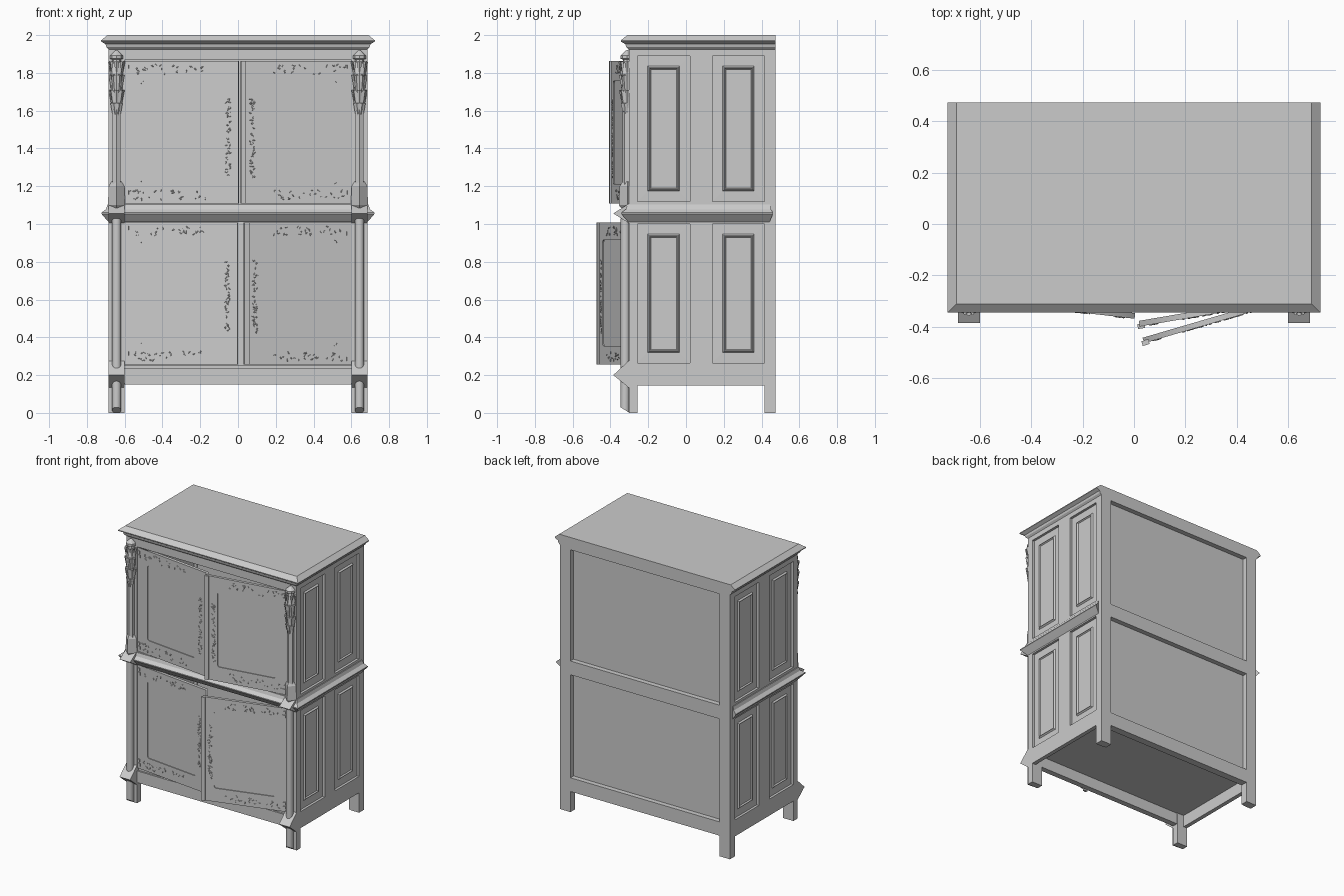
import bpy, bmesh, math, random
from mathutils import Matrix

if "Cube" in bpy.data.objects:
    bpy.data.objects.remove(bpy.data.objects["Cube"])
random.seed(4)

def finish(name, bm, smooth=False):
    bmesh.ops.remove_doubles(bm, verts=bm.verts, dist=1e-5)
    bmesh.ops.recalc_face_normals(bm, faces=bm.faces)
    me = bpy.data.meshes.new(name)
    bm.to_mesh(me)
    bm.free()
    ob = bpy.data.objects.new(name, me)
    bpy.context.collection.objects.link(ob)
    if smooth:
        bpy.ops.object.select_all(action='DESELECT')
        ob.select_set(True)
        bpy.context.view_layer.objects.active = ob
        bpy.ops.object.shade_smooth_by_angle(angle=math.radians(35))
    return ob

def add_box(bm, x, y, z):
    m = Matrix.Translation((sum(x) / 2, sum(y) / 2, sum(z) / 2)) @ Matrix.Diagonal(
        (abs(x[1] - x[0]), abs(y[1] - y[0]), abs(z[1] - z[0]), 1))
    bmesh.ops.create_cube(bm, size=1, matrix=m)

def box(name, x, y, z):
    bm = bmesh.new()
    add_box(bm, x, y, z)
    return finish(name, bm)

def skin(name, rings, smooth=False):
    """Join rings of points with quads and cap the two ends."""
    bm = bmesh.new()
    vs = [[bm.verts.new(p) for p in r] for r in rings]
    n = len(vs[0])
    for a, b in zip(vs, vs[1:]):
        for i in range(n):
            j = (i + 1) % n
            bm.faces.new((a[i], a[j], b[j], b[i]))
    bm.faces.new(vs[0])
    bm.faces.new(vs[-1])
    return finish(name, bm, smooth)

def lathe(name, cx, cy, prof, n, smooth=False):
    return skin(name, [[(cx + r * math.sin(2 * math.pi * i / n), cy - r * math.cos(2 * math.pi * i / n), z)
                        for i in range(n)] for r, z in prof], smooth)

def moulding(name, prof, back, taper=0):
    """Profile of (overhang, z) swept round left side, front and right side."""
    return skin(name, [[(sx * (0.685 + d), back - taper * (.04 - d) if end else -0.305 - d, z) for d, z in prof]
                       for sx, end in ((-1, 1), (-1, 0), (1, 0), (1, 1))])

# mouldings and horizontal boards
moulding("cornice", [(-.03, 1.925), (0, 1.925), (.012, 1.937), (.016, 1.952), (.04, 1.966),
                     (.04, 1.972), (.006, 2.0), (-.03, 2.0)], 0.473)
moulding("waist_moulding", [(-.02, 1.01), (0, 1.01), (.014, 1.026), (.038, 1.054), (.038, 1.06),
                            (.014, 1.078), (.006, 1.102), (-.02, 1.102)], 0.462, .5)
box("top_board", (-.66, .66), (-.28, .473), (1.93, 2.0))
box("middle_board", (-.66, .66), (-.28, .43), (1.03, 1.09))
box("bottom_board", (-.66, .66), (-.28, .43), (.232, .25))
box("front_base_rail", (-.6, .6), (-.303, -.262), (.15, .235))
box("front_sill", (-.6, .6), (-.29, -.26), (.235, .252))
box("front_waist_rail", (-.6, .6), (-.305, -.27), (1.012, 1.104))
box("front_frieze", (-.6, .6), (-.305, -.27), (1.868, 1.95))

# back frame and panels
for n, z in (("base", (.15, .25)), ("waist", (1.0, 1.1)), ("top", (1.91, 1.99))):
    box("back_rail_" + n, (-.6, .6), (.42, .473), z)
box("back_panel_lower", (-.61, .61), (.42, .437), (.24, 1.01))
box("back_panel_upper", (-.61, .61), (.42, .437), (1.09, 1.92))

def side_panel(name, s, y, z):
    """Recessed board with a raised moulding round a flat field."""
    def ring(x, iy, iz):
        return [(s * x, y[0] + iy, z[0] + iz), (s * x, y[1] - iy, z[0] + iz),
                (s * x, y[1] - iy, z[1] - iz), (s * x, y[0] + iy, z[1] - iz)]
    skin(name, [ring(.645, -.01, -.01), ring(.667, -.01, -.01), ring(.668, .054, .054),
                ring(.679, .062, .062), ring(.679, .065, .065), ring(.67, .071, .071)])

for s in (-1, 1):
    t = "_left" if s < 0 else "_right"
    # corner posts that also form the legs
    box("front_post" + t, (s * .6, s * .685), (-.303, -.257), (0, 1.95))
    box("back_post" + t, (s * .62, s * .685), (.415, .473), (0, 1.99))
    box("back_stile" + t, (s * .6, s * .63), (.42, .473), (0, 1.99))
    # side frames
    box("side_stile" + t, (s * .655, s * .685), (.02, .14), (.15, 1.95))
    for n, z in (("base", (.145, .265)), ("waist", (1.0, 1.12)), ("top", (1.89, 1.99))):
        box("side_rail_" + n + t, (s * .655, s * .685), (-.27, .43), z)
    for y in ((-.257, .02), (.14, .415)):
        side_panel("side_panel_lower" + t, s, y, (.265, 1.0))
        side_panel("side_panel_upper" + t, s, y, (1.12, 1.89))
    # wedge-fronted blocks on the front corners
    for n, z, up, down in (("base", .2, .075, .065), ("waist", 1.056, .05, .05)):
        skin("corner_block_" + n + t, [[(s * x, y, h) for y, h in
             ((-.29, z - down), (-.305, z - down), (-.385, z), (-.305, z + up), (-.29, z + up))]
             for x in (.6, .685)])
    # round lower column and slanted foot
    cx = s * .643
    lathe("lower_column" + t, cx, -.322, [(.024, .22), (.024, 1.03)], 16, True)
    foot = lathe("front_foot" + t, cx, -.322, [(.024, 0), (.024, .17)], 16, True)
    for v in foot.data.vertices:
        if v.co.z < .01:
            v.co.z = max(0, (-.30 - v.co.y) * .65)
    # upper column on a pointed plinth
    lathe("upper_plinth" + t, cx, -.31, [(.02, 1.07), (.046, 1.1), (.041, 1.2), (.026, 1.225)], 4)
    lathe("upper_column" + t, cx, -.312, [(.025, 1.2), (.025, 1.72)], 6)
    # leafy capital
    lathe("capital_core" + t, cx, -.312, [(.02, 1.56), (.027, 1.65), (.035, 1.8), (.026, 1.84), (.022, 1.87),
                                         (.034, 1.875), (.034, 1.892), (.004, 1.92)], 8)
    bm = bmesh.new()
    for z, r, length, off in ((1.82, .032, .1, 0), (1.75, .031, .11, .5), (1.67, .028, .11, 0), (1.6, .022, .09, .5)):
        for k in range(-2, 3 if off == 0 else 2):
            a = (k + off) * math.pi / 4
            m = (Matrix.Translation((cx, -.312, z)) @ Matrix.Rotation(a, 4, 'Z')
                 @ Matrix.Translation((0, -r, -length / 2 + .04)) @ Matrix.Rotation(math.radians(7), 4, 'X')
                 @ Matrix.Diagonal((1, .6, 1, 1)))
            bmesh.ops.create_cone(bm, cap_ends=True, segments=4, radius1=.001, radius2=.013,
                                  depth=length, matrix=m)
    finish("capital_leaves" + t, bm)

def rounded(x, z, r):
    pts = []
    for cx, cz, a0 in ((x[1] - r, z[1] - r, 0), (x[0] + r, z[1] - r, 90),
                       (x[0] + r, z[0] + r, 180), (x[1] - r, z[0] + r, 270)):
        pts += [(cx + r * math.cos(math.radians(a0 + 22.5 * i)),
                 cz + r * math.sin(math.radians(a0 + 22.5 * i))) for i in range(5)]
    return pts

def frame_mesh(loops, half):
    """Filled flat outline with a hole, extruded; returned as a bmesh standing upright."""
    cu = bpy.data.curves.new("outline", 'CURVE')
    cu.dimensions, cu.fill_mode, cu.extrude = '2D', 'BOTH', half
    for pts in loops:
        sp = cu.splines.new('POLY')
        sp.points.add(len(pts) - 1)
        for p, q in zip(sp.points, pts):
            p.co = (q[0], q[1], 0, 1)
        sp.use_cyclic_u = True
    ob = bpy.data.objects.new("outline", cu)
    bpy.context.collection.objects.link(ob)
    me = bpy.data.meshes.new_from_object(ob.evaluated_get(bpy.context.evaluated_depsgraph_get()))
    bpy.data.objects.remove(ob)
    bm = bmesh.new()
    bm.from_mesh(me)
    for v in bm.verts:
        v.co = (v.co.x, v.co.z + half, v.co.y)
    return bm

def door(name, s, angle, w, panel, z, pz):
    """Door hinged on the outer edge; distances run from the hinge to the free edge."""
    d = -s
    px = sorted((d * panel[0], d * panel[1]))
    xs = sorted((0, d * w))
    bm = frame_mesh([[(xs[0], z[0]), (xs[1], z[0]), (xs[1], z[1]), (xs[0], z[1])],
                     rounded(px, pz, .018)], .011)
    parts = [finish(name + "_frame", bm)]
    parts.append(box(name + "_panel", (px[0] - .01, px[1] + .01), (.006, .018), (pz[0] - .01, pz[1] + .01)))
    if s > 0:
        parts.append(box(name + "_closing_strip", (d * (w + .008), d * (w - .02)), (-.009, .01), z))
    # low relief scrollwork along top, bottom and free edge
    bm = bmesh.new()
    areas = [((.03, .43), (z[1] - .07, z[1] - .02), 24), ((.03, .43), (z[0] + .02, z[0] + .07), 24),
             ((w - .067, w - .042), (z[0] + .14, z[1] - .2), 44)]
    for ax, az, count in areas:
        for i in range(count):
            r = random.uniform(.004, .007)
            m = (Matrix.Translation((d * random.uniform(*ax), 0, random.uniform(*az)))
                 @ Matrix.Rotation(random.uniform(0, 3.14), 4, 'Y')
                 @ Matrix.Diagonal((r * 1.6, .004, r * .5, 1)))
            bmesh.ops.create_icosphere(bm, subdivisions=1, radius=1, matrix=m)
    parts.append(finish(name + "_scrollwork", bm))
    # hinges
    bm = bmesh.new()
    for hz in (z[1] - .045, z[0] + .045):
        add_box(bm, (d * .004, d * .026), (-.006, .01), (hz - .025, hz - .004))
        add_box(bm, (d * .004, d * .022), (-.006, .01), (hz + .004, hz + .025))
    parts.append(finish(name + "_hinges", bm))
    for p in parts:
        p.location = (s * .6, -.3, 0)
        p.rotation_euler.z = s * math.radians(angle)

upper, lower = ((1.108, 1.863), (1.212, 1.757)), ((.256, 1.009), (.355, .915))
door("upper_left_door", -1, 6.5, .606, (.087, .514), *upper)
door("upper_right_door", 1, 9.7, .586, (.076, .503), *upper)
door("lower_left_door", -1, 6.5, .602, (.087, .514), *lower)
door("lower_right_door", 1, 16.3, .584, (.078, .505), *lower)
